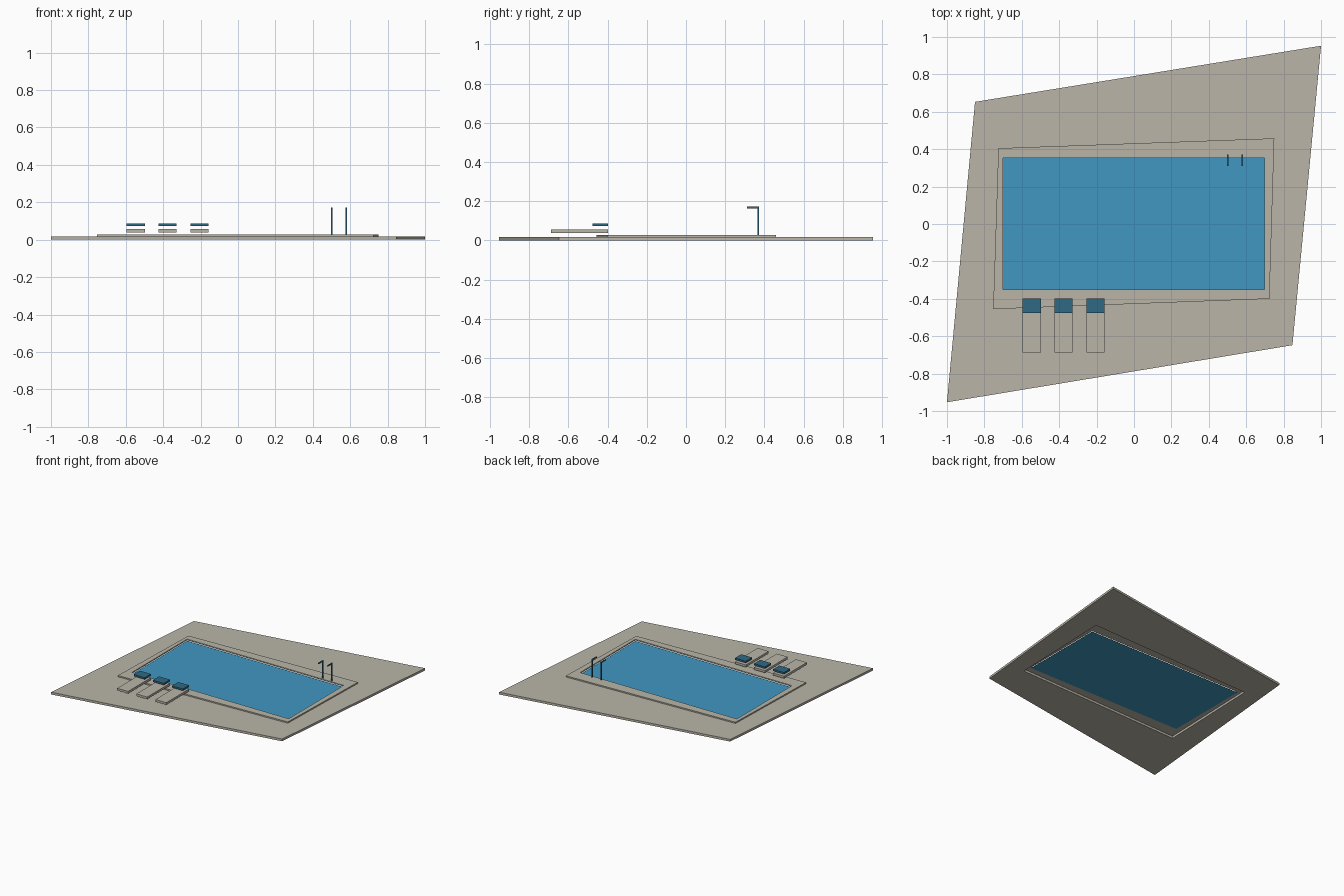
import bpy, bmesh

if "Cube" in bpy.data.objects:
    bpy.data.objects.remove(bpy.data.objects["Cube"])


def material(name, rgb):
    m = bpy.data.materials.new(name)
    m.diffuse_color = (*rgb, 1)
    m.use_nodes = True
    m.node_tree.nodes["Principled BSDF"].inputs["Base Color"].default_value = m.diffuse_color
    return m


stone = material("stone", (0.49, 0.463, 0.397))
water_blue = material("water_blue", (0.051, 0.31, 0.533))
dark_blue = material("dark_blue", (0.03, 0.144, 0.235))


def finish(bm, name, mat):
    bmesh.ops.recalc_face_normals(bm, faces=bm.faces)
    me = bpy.data.meshes.new(name)
    bm.to_mesh(me)
    bm.free()
    me.materials.append(mat)
    ob = bpy.data.objects.new(name, me)
    bpy.context.collection.objects.link(ob)
    return ob


def ring(name, outer, inner, z0, z1, mat):
    """Four-sided slab with a four-sided opening."""
    bm = bmesh.new()
    loops = [[bm.verts.new((x, y, z)) for x, y in pts]
             for pts, z in ((outer, z0), (outer, z1), (inner, z1), (inner, z0))]
    for k in range(4):
        a, b = loops[k], loops[(k + 1) % 4]
        for i in range(4):
            j = (i + 1) % 4
            bm.faces.new((a[i], a[j], b[j], b[i]))
    return finish(bm, name, mat)


def box(name, lo, hi, mat):
    bm = bmesh.new()
    bmesh.ops.create_cube(bm, size=1)
    for v in bm.verts:
        v.co = [lo[i] + (v.co[i] + 0.5) * (hi[i] - lo[i]) for i in range(3)]
    return finish(bm, name, mat)


# Skewed deck, raised coping and pool opening
deck_edge = [(-1, -0.953), (0.847, -0.648), (1, 0.953), (-0.85, 0.653)]
coping_edge = [(-0.753, -0.455), (0.724, -0.40), (0.75, 0.458), (-0.725, 0.405)]
pool_edge = [(-0.7, -0.35), (0.697, -0.35), (0.697, 0.352), (-0.7, 0.352)]
ring("deck", deck_edge, coping_edge, 0, 0.018, stone)
ring("coping", coping_edge, pool_edge, 0.018, 0.028, stone)

# Water surface
bm = bmesh.new()
bm.faces.new([bm.verts.new((x, y, 0.014)) for x, y in pool_edge])
finish(bm, "water", water_blue)

# Loungers with headrests
for i in range(3):
    x = -0.595 + 0.17 * i
    box(f"lounger_{i + 1}", (x, -0.688, 0.039), (x + 0.097, -0.398, 0.057), stone)
    box(f"headrest_{i + 1}", (x, -0.477, 0.073), (x + 0.097, -0.398, 0.087), dark_blue)

# Ladder rails: a post and an arm reaching over the water, as one bent profile
for i, x in enumerate((0.5, 0.58)):
    w = 0.004
    profile = [(0.372, 0.026), (0.372, 0.172), (0.31, 0.172),
               (0.31, 0.164), (0.364, 0.164), (0.364, 0.026)]
    bm = bmesh.new()
    face = bm.faces.new([bm.verts.new((x - w, y, z)) for y, z in profile])
    side = bmesh.ops.extrude_face_region(bm, geom=[face], use_keep_orig=True)
    moved = [g for g in side["geom"] if isinstance(g, bmesh.types.BMVert)]
    bmesh.ops.translate(bm, verts=moved, vec=(2 * w, 0, 0))
    finish(bm, f"ladder_rail_{i + 1}", dark_blue)
